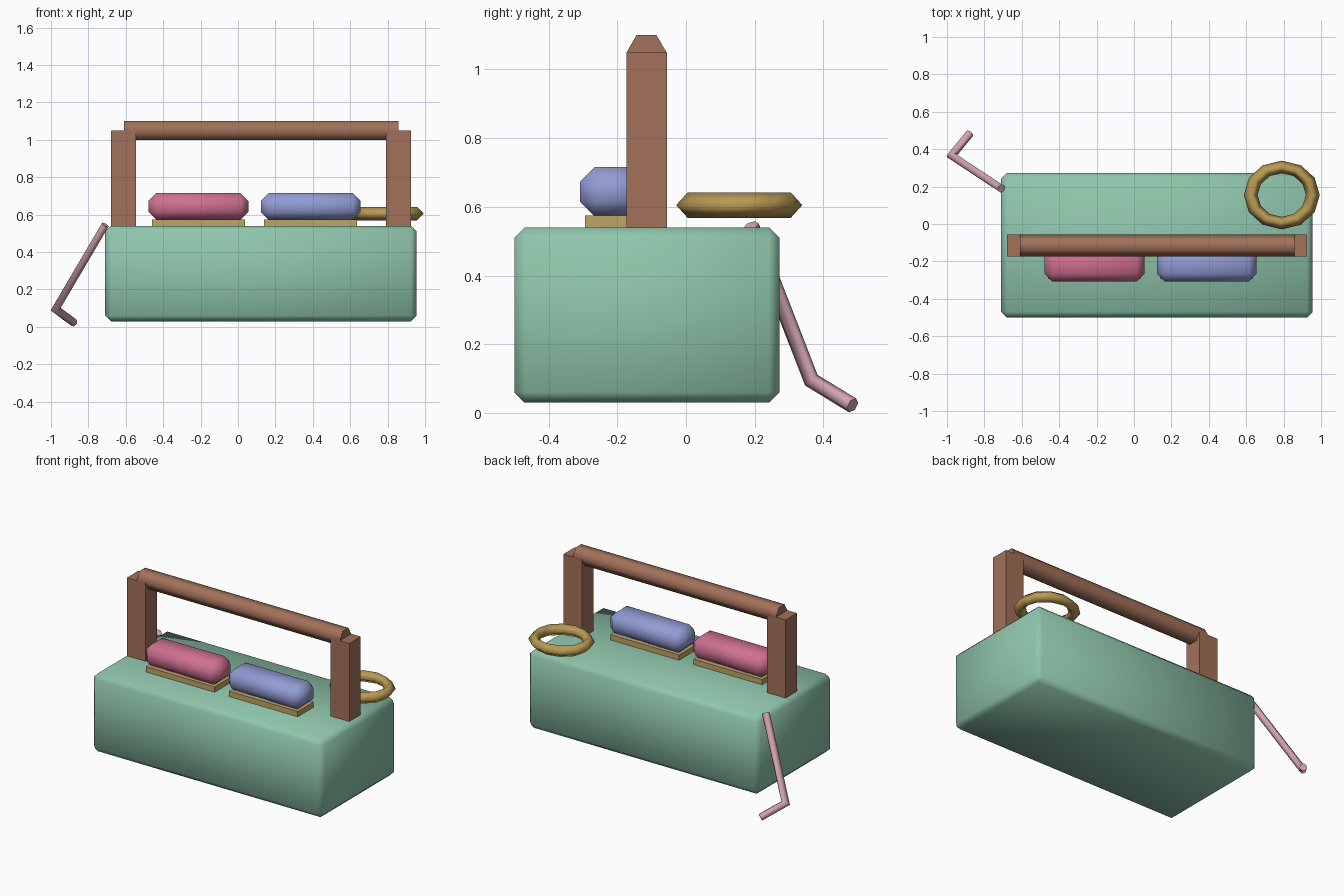
import bpy, bmesh, math
from mathutils import Vector

if "Cube" in bpy.data.objects:
    bpy.data.objects.remove(bpy.data.objects["Cube"])


def material(name, r, g, b):
    m = bpy.data.materials.new(name)
    m.diffuse_color = [((c / 255 + 0.055) / 1.055) ** 2.4 for c in (r, g, b)] + [1]
    m.use_nodes = True
    m.node_tree.nodes["Principled BSDF"].inputs["Base Color"].default_value = m.diffuse_color
    return m


GREEN = material("sage green", 144, 198, 172)
BROWN = material("wood brown", 162, 113, 90)
PINK = material("rose pink", 208, 112, 146)
BLUE = material("soft blue", 146, 156, 212)
GOLD = material("ring gold", 184, 154, 84)
TAN = material("plate tan", 190, 166, 102)
MAUVE = material("pale mauve", 210, 164, 174)


def add(name, bm, mat, smooth=False):
    bmesh.ops.recalc_face_normals(bm, faces=bm.faces)
    me = bpy.data.meshes.new(name)
    bm.to_mesh(me)
    bm.free()
    me.materials.append(mat)
    for p in me.polygons:
        p.use_smooth = smooth
    ob = bpy.data.objects.new(name, me)
    bpy.context.collection.objects.link(ob)
    return ob


def box(name, lo, hi, mat, bevel=0):
    """Box between two corners, with an optional single smooth chamfer."""
    lo, hi = Vector(lo), Vector(hi)
    bm = bmesh.new()
    bmesh.ops.create_cube(bm, size=1)
    for v in bm.verts:
        v.co = (lo + hi) / 2 + v.co * (hi - lo)
    if bevel:
        bmesh.ops.bevel(bm, geom=bm.edges[:], offset=bevel, segments=1,
                        affect='EDGES', profile=0.5)
    return add(name, bm, mat, bevel > 0)


def rod(name, points, radius, sides, mat, up):
    """Tube along a path with mitred bends; the section starts in direction up."""
    pts = [Vector(p) for p in points]
    d = (pts[1] - pts[0]).normalized()
    u = Vector(up)
    u = (u - d * u.dot(d)).normalized()
    w = d.cross(u)
    ring = [pts[0] + radius * (math.cos(a) * u + math.sin(a) * w)
            for a in (2 * math.pi * i / sides for i in range(sides))]
    bm = bmesh.new()
    rings = [[bm.verts.new(c) for c in ring]]
    for i in range(1, len(pts)):
        d = (pts[i] - pts[i - 1]).normalized()
        n = d
        if i < len(pts) - 1:
            n = (d + (pts[i + 1] - pts[i]).normalized()).normalized()
        # slide the section along the segment onto the mitre plane
        ring = [c + d * ((pts[i] - c).dot(n) / d.dot(n)) for c in ring]
        rings.append([bm.verts.new(c) for c in ring])
    for a, b in zip(rings, rings[1:]):
        for i in range(sides):
            j = (i + 1) % sides
            bm.faces.new((a[i], a[j], b[j], b[i]))
    caps = [bm.faces.new(rings[0]), bm.faces.new(rings[-1])]
    ids = [f.index for f in caps]
    bm.faces.index_update()
    ids = [f.index for f in caps]
    ob = add(name, bm, mat, True)
    for i in ids:
        ob.data.polygons[i].use_smooth = False
    return ob


# Main body
box("body", (-0.71, -0.50, 0.03), (0.955, 0.272, 0.54), GREEN, 0.03)

# Carrying handle: two posts and a hexagonal bar
for side, x in (("left", -0.68), ("right", 0.79)):
    box(side + "_post", (x, -0.173, 0.52), (x + 0.135, -0.056, 1.05), BROWN)
rod("handle_bar", [(-0.61, -0.115, 1.05), (0.857, -0.115, 1.05)], 0.058, 6, BROWN, (0, 1, 0))

# Two cushioned keys on thin plates
for side, x, mat in (("left", -0.478, PINK), ("right", 0.122, BLUE)):
    box(side + "_key", (x, -0.308, 0.572), (x + 0.533, -0.115, 0.716), mat, 0.042)
    box(side + "_key_plate", (x + 0.018, -0.294, 0.53), (x + 0.515, -0.129, 0.575), TAN)

# Ring floating over the back right corner: diamond section, slightly oval
N, R, T = 12, 0.166, 0.037
bm = bmesh.new()
loops = []
for i in range(N):
    a = 2 * math.pi * i / N
    loop = []
    for k in range(4):
        r = R + T * math.cos(k * math.pi / 2)
        z = T * math.sin(k * math.pi / 2)
        loop.append(bm.verts.new((0.79 + r * math.cos(a), 0.155 + 0.905 * r * math.sin(a), 0.605 + z)))
    loops.append(loop)
for i in range(N):
    a, b = loops[i], loops[(i + 1) % N]
    for k in range(4):
        m = (k + 1) % 4
        bm.faces.new((a[k], b[k], b[m], a[m]))
add("ring", bm, GOLD, True)

# Bent crank at the back left corner
rod("crank", [(-0.71, 0.19, 0.545), (-0.975, 0.365, 0.095), (-0.877, 0.485, 0.022)],
    0.023, 6, MAUVE, (0, 1, 0))
